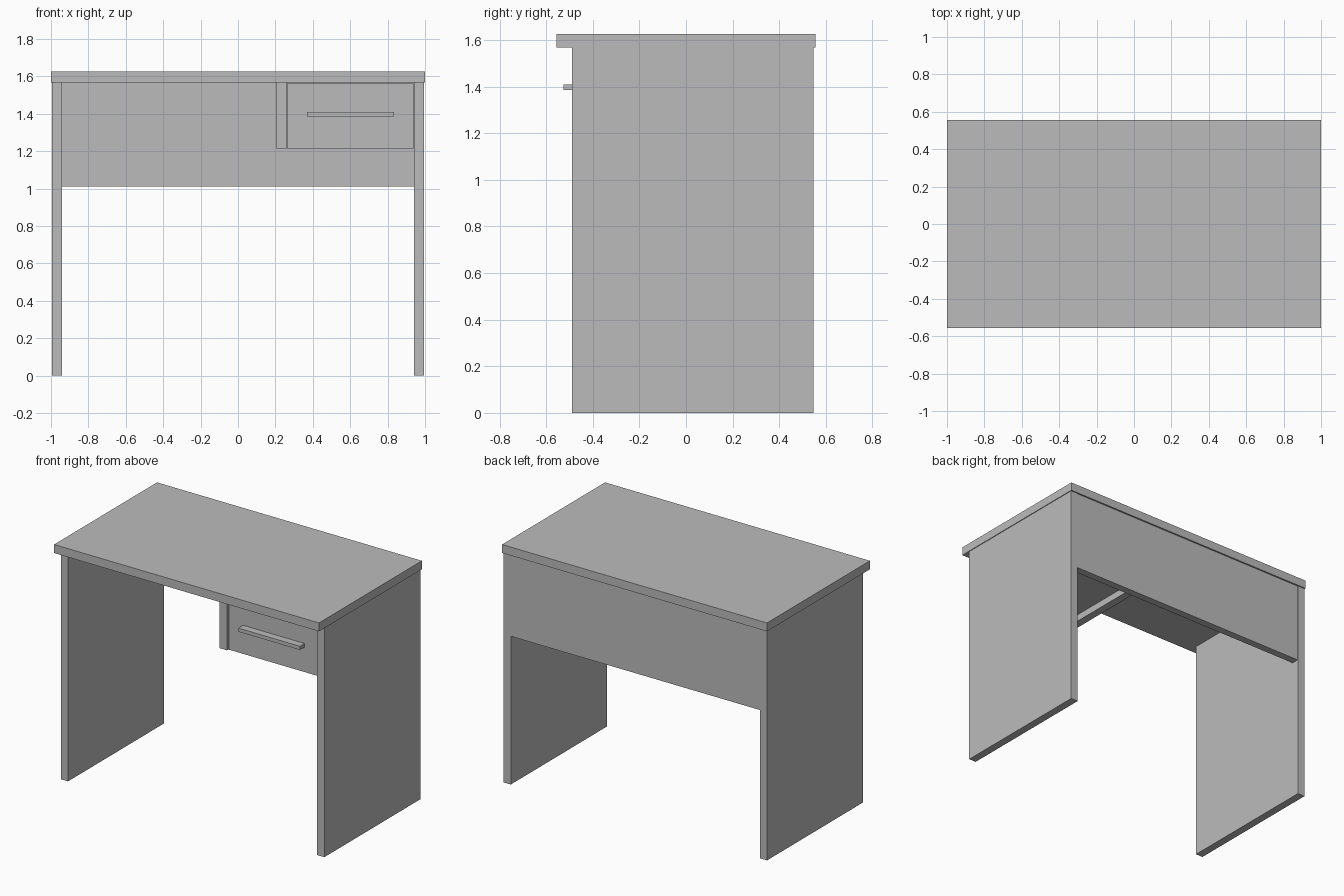
import bpy
import bmesh
from mathutils import Vector

cube = bpy.data.objects.get("Cube")
if cube:
    bpy.data.objects.remove(cube, do_unlink=True)

# Single grey finish
grey = bpy.data.materials.new("plain_grey")
grey.use_nodes = True
colour = (0.5, 0.5, 0.5, 1)
grey.diffuse_color = colour
for node in grey.node_tree.nodes:
    if node.type == 'BSDF_PRINCIPLED':
        node.inputs["Base Color"].default_value = colour


def board(name, x, y, z):
    """Rectangular board spanning the given (min, max) ranges."""
    low, high = (Vector(c) for c in zip(x, y, z))
    bm = bmesh.new()
    bmesh.ops.create_cube(bm, size=1)
    bmesh.ops.scale(bm, vec=high - low, verts=bm.verts)
    mesh = bpy.data.meshes.new(name)
    bm.to_mesh(mesh)
    bm.free()
    mesh.materials.append(grey)
    obj = bpy.data.objects.new(name, mesh)
    obj.location = (low + high) / 2
    bpy.context.collection.objects.link(obj)
    return obj


INNER, OUTER = 0.94, 0.995      # side panel faces
FRONT, BACK = -0.49, 0.547      # panel depth
UNDER = 1.567                   # underside of the top
DRAWER_Z = 1.215                # bottom of the drawer unit

# Desk top
board("desk_top", (-1, 1), (-0.555, 0.555), (UNDER, 1.625))

# Side panels
board("left_side_panel", (INNER, OUTER), (FRONT, BACK), (0, UNDER))
board("right_side_panel", (-OUTER, -INNER), (FRONT, BACK), (0, UNDER))

# Back panel
board("back_panel", (-INNER, INNER), (BACK - 0.055, BACK - 0.003), (1.01, UNDER))

# Drawer unit
board("drawer_divider", (0.205, 0.26), (FRONT, BACK - 0.055), (DRAWER_Z, UNDER))
board("drawer_front", (0.263, INNER - 0.003), (-0.475, -0.425), (DRAWER_Z, UNDER - 0.005))
board("drawer_bottom", (0.263, INNER - 0.003), (-0.425, BACK - 0.055),
      (DRAWER_Z + 0.045, DRAWER_Z + 0.07))

# Drawer handle
board("drawer_handle", (0.37, 0.835), (-0.525, -0.475), (1.385, 1.41))
